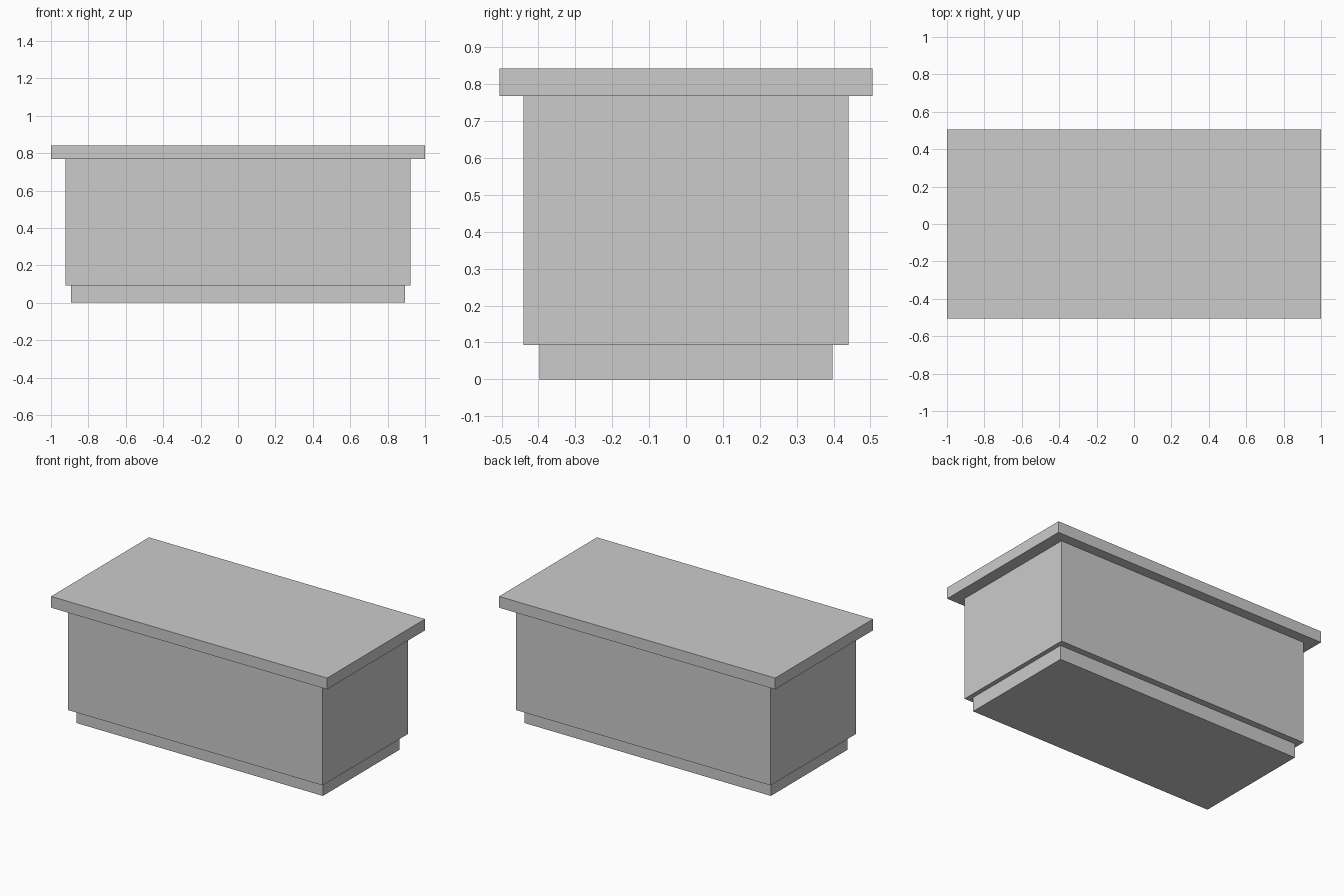
import bpy

if "Cube" in bpy.data.objects:
    bpy.data.objects.remove(bpy.data.objects["Cube"])


def box(name, width, depth, z0, z1):
    """Box centred on x and y, spanning z0 to z1."""
    bpy.ops.mesh.primitive_cube_add(size=1, location=(0, 0, (z0 + z1) / 2))
    ob = bpy.context.object
    ob.name = name
    ob.scale = (width, depth, z1 - z0)
    bpy.ops.object.transform_apply(location=False, rotation=False, scale=True)
    return ob


# Recessed plinth, main body and overhanging top
box("plinth", 1.786, 0.794, 0.0, 0.093)
box("cabinet_body", 1.844, 0.88, 0.093, 0.768)
box("countertop", 2.0, 1.012, 0.768, 0.842)
